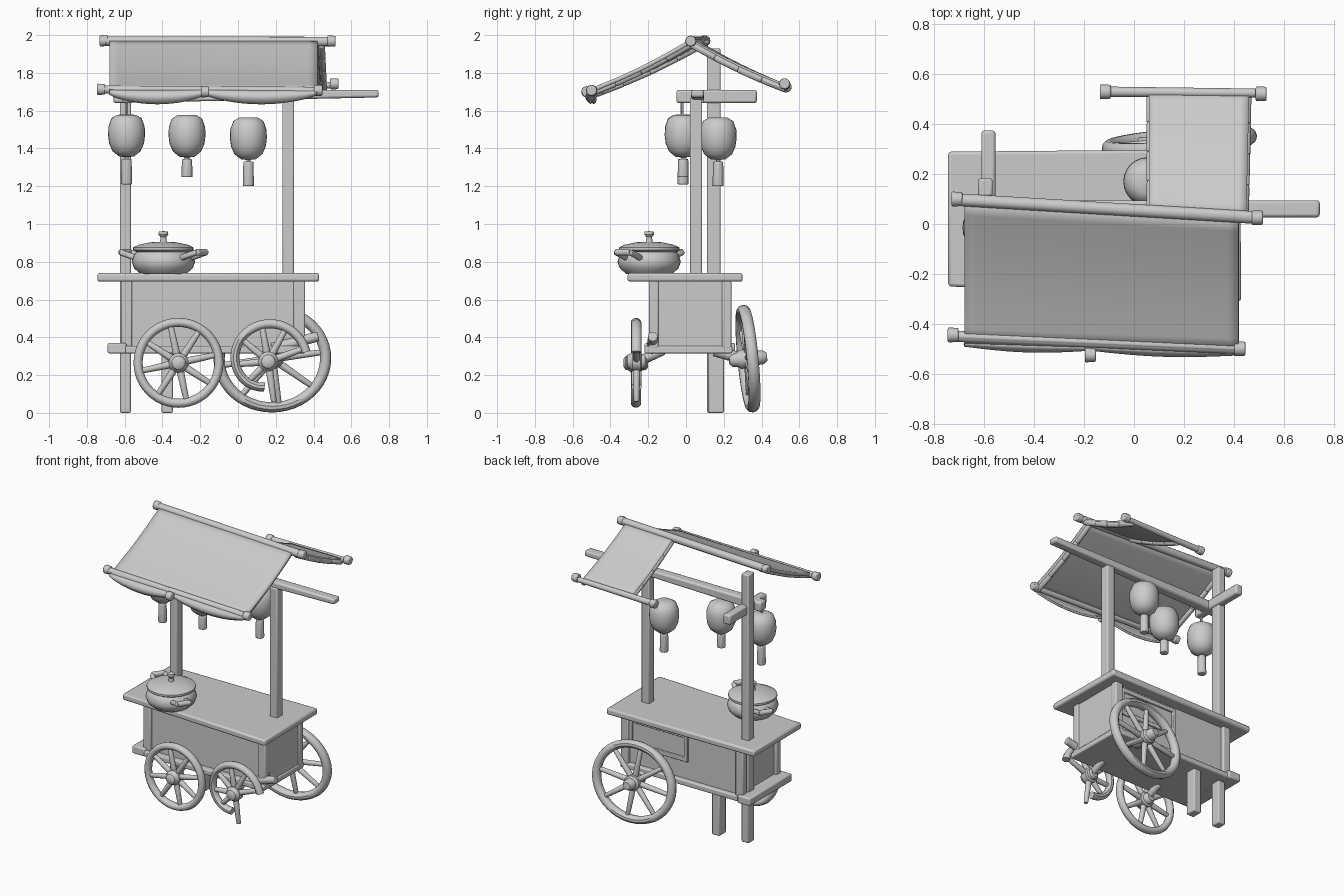
import bpy, bmesh, math
from mathutils import Vector, Matrix

if "Cube" in bpy.data.objects:
    bpy.data.objects.remove(bpy.data.objects["Cube"], do_unlink=True)

grey = bpy.data.materials.new("plain_grey")
grey.use_nodes = True
grey.diffuse_color = (0.6, 0.6, 0.6, 1)
grey.node_tree.nodes["Principled BSDF"].inputs["Base Color"].default_value = (0.6, 0.6, 0.6, 1)


def finish(name, bm, bevel=0, thick=0):
    bmesh.ops.recalc_face_normals(bm, faces=bm.faces[:])
    me = bpy.data.meshes.new(name)
    bm.to_mesh(me)
    bm.free()
    me.materials.append(grey)
    ob = bpy.data.objects.new(name, me)
    bpy.context.collection.objects.link(ob)
    if thick:
        mod = ob.modifiers.new("thickness", "SOLIDIFY")
        mod.thickness = thick
        mod.offset = 0
    if bevel:
        mod = ob.modifiers.new("soft_edges", "BEVEL")
        mod.width = bevel
        mod.segments = 2
    bpy.ops.object.select_all(action="DESELECT")
    ob.select_set(True)
    bpy.context.view_layer.objects.active = ob
    bpy.ops.object.shade_smooth_by_angle(angle=math.radians(40))
    return ob


def prism(name, outline, z0, z1, bevel=0.008):
    bm = bmesh.new()
    low = [bm.verts.new((x, y, z0)) for x, y in outline]
    high = [bm.verts.new((x, y, z1)) for x, y in outline]
    bm.faces.new(low)
    bm.faces.new(high)
    for i in range(len(low)):
        bm.faces.new((low[i - 1], low[i], high[i], high[i - 1]))
    return finish(name, bm, bevel)


def box(name, xs, ys, zs, bevel=0.008):
    outline = [(xs[0], ys[0]), (xs[1], ys[0]), (xs[1], ys[1]), (xs[0], ys[1])]
    return prism(name, outline, zs[0], zs[1], bevel)


def bar(name, a, b, r0, r1=None, sides=12):
    a, b = Vector(a), Vector(b)
    bm = bmesh.new()
    turn = (b - a).to_track_quat("Z", "Y").to_matrix().to_4x4()
    bmesh.ops.create_cone(bm, cap_ends=True, segments=sides, radius1=r0, radius2=r1 or r0,
                          depth=(b - a).length, matrix=Matrix.Translation((a + b) / 2) @ turn)
    return finish(name, bm, 0.006)


def lathe(name, profile, place, sides=28):
    bm = bmesh.new()
    vs = [bm.verts.new((r, 0, z)) for r, z in profile]
    edges = [bm.edges.new(p) for p in zip(vs, vs[1:])]
    bmesh.ops.spin(bm, geom=vs + edges, cent=(0, 0, 0), axis=(0, 0, 1),
                   angle=math.tau, steps=sides)
    bmesh.ops.remove_doubles(bm, verts=bm.verts[:], dist=0.0005)
    bm.transform(place)
    return finish(name, bm)


def rim(name, place, radius, a0, a1, half=0.022, steps=48):
    # ring or part of a ring lying in local XZ, with a rounded section
    bm = bmesh.new()
    closed = a1 - a0 > 359
    rows = []
    for i in range(steps if closed else steps + 1):
        t = i / steps
        a = math.radians(a0 + (a1 - a0) * t)
        row = []
        for k in range(10):
            s = k * math.tau / 10
            r = radius(t) + half * math.cos(s)
            row.append(bm.verts.new((r * math.cos(a), half * 1.15 * math.sin(s), r * math.sin(a))))
        rows.append(row)
    for p, q in zip(rows, rows[1:] + rows[:1] if closed else rows[1:]):
        for k in range(10):
            j = (k + 1) % 10
            bm.faces.new((p[k], p[j], q[j], q[k]))
    if not closed:
        bm.faces.new(rows[0])
        bm.faces.new(rows[-1])
    bm.transform(place)
    return finish(name, bm)


def wheel(name, place, radius, spokes, hub, arc=(0, 360), shrink=0.0, half=0.022):
    rim(name + "_rim", place, lambda t: radius - half - shrink * t * t, arc[0], arc[1], half)
    for a, length in spokes:
        d = Vector((math.cos(math.radians(a)), 0, math.sin(math.radians(a))))
        bar(name + "_spoke", place @ (d * 0.02), place @ (d * length), 0.022, 0.016, 8)
    h = hub
    lathe(name + "_hub", [(0, -h), (0.025, -h), (0.038, -h * 0.8), (0.04, -h * 0.5), (0.052, -h * 0.4),
                          (0.052, h * 0.4), (0.04, h * 0.6), (0.036, h * 0.85), (0.022, h), (0, h)],
          place @ Matrix.Rotation(math.pi / 2, 4, "X"), 16)


# counter and body
prism("counter_top", [(-0.745, -0.25), (0.43, -0.31), (0.425, 0.3), (-0.745, 0.29)], 0.695, 0.74, 0.012)
box("cart_body", (-0.6, 0.345), (-0.18, 0.215), (0.34, 0.7))
for x in (-0.59, 0.325):
    for y in (-0.17, 0.215):
        box("corner_post", (x - 0.03, x + 0.03), (y - 0.025, y + 0.025), (0.34, 0.7))
box("base_board", (-0.6, 0.355), (-0.22, 0.245), (0.315, 0.355))
box("end_ledge", (-0.69, -0.59), (-0.22, 0.26), (0.315, 0.37))
bar("broken_rail", (0.18, -0.18, 0.34), (0.425, -0.175, 0.405), 0.03, 0.026)
for x0, x1, z0, z1 in ((-0.17, 0.3, 0.65, 0.68), (-0.17, 0.3, 0.48, 0.51),
                       (-0.17, -0.14, 0.48, 0.68), (0.27, 0.3, 0.48, 0.68)):
    box("back_panel_frame", (x0, x1), (0.205, 0.228), (z0, z1), 0.004)

# legs, posts and beams
box("rear_leg", (-0.405, -0.345), (0.12, 0.2), (0, 0.34))
box("tall_post", (-0.625, -0.567), (0.112, 0.182), (0, 1.93))
box("short_post", (0.235, 0.297), (0.02, 0.086), (0.72, 1.67))
beam = box("long_beam", (-0.66, 0.745), (0.027, 0.095), (1.64, 1.71), 0.012)
for v in beam.data.vertices:
    if v.co.x > 0 and v.co.z < 1.67:
        v.co.z += 0.03
box("cross_beam", (-0.612, -0.556), (-0.05, 0.375), (1.64, 1.71), 0.012)

# wheels
eight = [(i * 45 + 12, 0.21) for i in range(8)]
wheel("front_wheel", Matrix.Translation((-0.315, -0.265, 0.265)), 0.238, eight, 0.065, half=0.024)
wheel("broken_wheel", Matrix.Translation((0.16, -0.262, 0.272)), 0.23,
      [(20, 0.22), (62, 0.2), (100, 0.2), (140, 0.19), (185, 0.18), (225, 0.15), (278, 0.215)],
      0.055, (14, 262), 0.07, 0.024)
tilt = Matrix.Rotation(math.radians(5), 4, "Z") @ Matrix.Rotation(math.radians(5.5), 4, "X")
oval = Matrix.Diagonal((1.06, 1, 0.97, 1))
wheel("rear_wheel", Matrix.Translation((0.182, 0.328, 0.287)) @ tilt @ oval, 0.295,
      [(i * 45 + 8, 0.265) for i in range(8)], 0.1, half=0.028)
bar("front_axle", (-0.315, -0.25, 0.27), (-0.315, -0.12, 0.33), 0.025)
bar("broken_axle", (0.16, -0.25, 0.275), (0.16, -0.12, 0.33), 0.025)
bar("rear_axle", (0.18, 0.32, 0.28), (0.18, 0.15, 0.33), 0.03)


# roof cloth
def cloth(name, point, nu, nv, thick):
    bm = bmesh.new()
    g = [[bm.verts.new(point(i / nu, j / nv)) for j in range(nv + 1)] for i in range(nu + 1)]
    for i in range(nu):
        for j in range(nv):
            bm.faces.new((g[i][j], g[i + 1][j], g[i + 1][j + 1], g[i][j + 1]))
    return finish(name, bm, 0, thick)


def ridge_y(x):
    return 0.055 - 0.06 * x


def front_point(u, v):
    x = -0.68 + 1.1 * u
    y0 = ridge_y(x)
    y1 = -0.475 - 0.035 * u
    return (x, y0 + (y1 - y0) * v, 1.97 - 0.265 * v - 0.016 * math.sin(math.pi * v))


def valance_point(u, v):
    x, y, z = front_point(u, 1)
    lobe = abs(math.sin(math.pi * (u / 0.46 if u < 0.46 else (u - 0.46) / 0.54)))
    return (x, y - (0.01 + 0.015 * lobe) * math.sin(math.pi * v), z - v * (0.014 + 0.052 * lobe ** 0.7))


def back_point(u, v):
    x = 0.06 + (0.39 + 0.012 * v) * u
    y0 = ridge_y(x)
    return (x, y0 + (0.525 - y0) * v, 1.965 - 0.235 * v - 0.012 * math.sin(math.pi * v))


cloth("front_awning", front_point, 24, 10, 0.022)
cloth("front_valance", valance_point, 40, 6, 0.014)
cloth("back_awning", back_point, 12, 10, 0.022)
bar("ridge_pole", (-0.7, ridge_y(-0.7), 1.968), (0.49, ridge_y(0.49), 1.966), 0.026)
bar("front_pole", (-0.72, -0.45, 1.712), (0.43, -0.5, 1.705), 0.022)
bar("back_pole", (-0.11, 0.53, 1.725), (0.49, 0.525, 1.735), 0.021, 0.018)
for name, point in (("front_rafter", front_point), ("back_rafter", back_point)):
    for u in (0.02, 0.98):
        for j in range(4):
            a, b = Vector(point(u, j / 4)), Vector(point(u, (j + 1) / 4))
            bar(name, a - Vector((0, 0, 0.016)), b - Vector((0, 0, 0.016)), 0.018)
for x, y, z in ((-0.71, 0.1, 1.97), (0.495, 0.025, 1.968), (-0.725, -0.445, 1.713), (0.425, -0.5, 1.707),
                (-0.175, -0.525, 1.7), (0.51, 0.522, 1.742), (-0.115, 0.53, 1.725)):
    bar("pole_end", (x - 0.022, y, z), (x + 0.022, y, z), 0.03, 0.028)

# lanterns
for x, y, z, drop in ((-0.59, -0.015, 1.47, 0.26), (-0.27, -0.015, 1.468, 0.22), (0.055, 0.17, 1.455, 0.255)):
    at = Matrix.Translation((x, y, z))
    lathe("lantern", [(0, 0.11), (0.05, 0.108), (0.08, 0.09), (0.096, 0.045), (0.098, 0),
                      (0.092, -0.045), (0.074, -0.085), (0.04, -0.112), (0, -0.117)], at, 24)
    bar("tassel_neck", (x, y, z - 0.105), (x, y, z - 0.14), 0.012)
    bar("tassel", (x, y, z - 0.125), (x, y, z - drop), 0.028, 0.031, 8)
bar("lantern_cord", (-0.59, -0.02, 1.57), (-0.59, -0.02, 1.66), 0.008)

# cooking pot
px, py = -0.395, -0.195
lathe("pot", [(0, 0.735), (0.12, 0.735), (0.155, 0.765), (0.168, 0.8), (0.155, 0.84), (0.142, 0.852),
              (0.16, 0.862), (0.16, 0.876), (0.13, 0.89), (0.07, 0.903), (0.018, 0.906), (0.015, 0.93),
              (0.026, 0.945), (0.024, 0.96), (0, 0.962)], Matrix.Translation((px, py, 0)), 32)
for s in (-1, 1):
    out, side = Vector((0.82, -0.57, 0)) * s, Vector((0.57, 0.82, 0)) * 0.045
    mid = Vector((px, py, 0.82))
    p, q = mid + out * 0.245 + side + Vector((0, 0, 0.03)), mid + out * 0.245 - side + Vector((0, 0, 0.03))
    bar("pot_handle_grip", p, q, 0.018)
    for end, k in ((p, 1), (q, -1)):
        bar("pot_handle_arm", mid + out * 0.145 + side * k, end, 0.016)
